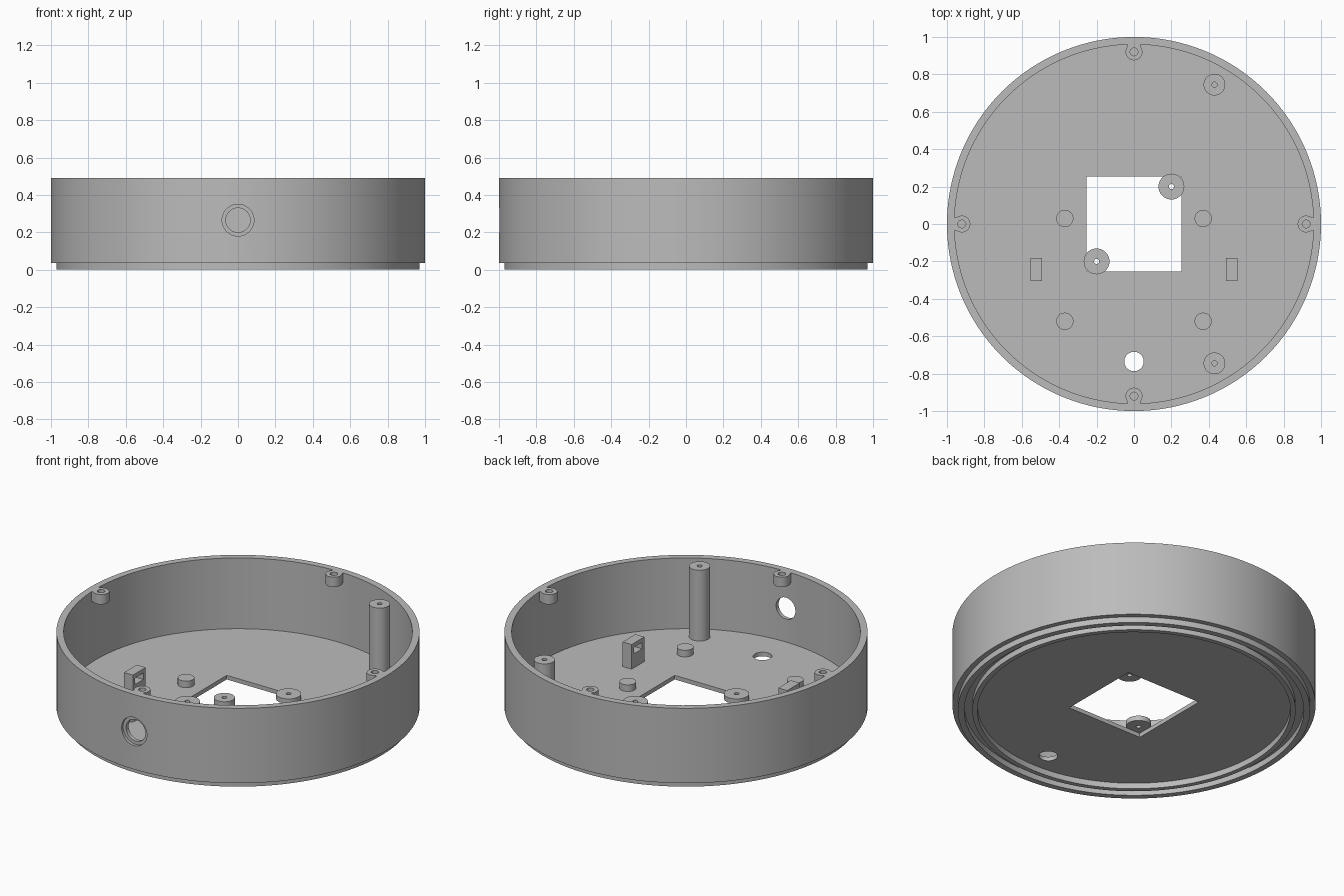
import bpy, bmesh, math
from mathutils import Matrix, Vector

if "Cube" in bpy.data.objects:
    bpy.data.objects.remove(bpy.data.objects["Cube"], do_unlink=True)

grey = bpy.data.materials.new("plain grey")
grey.use_nodes = True
colour = (0.5, 0.5, 0.5, 1)
grey.diffuse_color = colour
grey.node_tree.nodes["Principled BSDF"].inputs["Base Color"].default_value = colour

RIM = 0.49      # height of the open rim
FLOOR = 0.06    # inside floor level
UNDER = 0.035   # underside of floor, outer step and groove depth


def finish(name, bm):
    bmesh.ops.recalc_face_normals(bm, faces=bm.faces)
    mesh = bpy.data.meshes.new(name)
    bm.to_mesh(mesh)
    bm.free()
    mesh.materials.append(grey)
    obj = bpy.data.objects.new(name, mesh)
    bpy.context.collection.objects.link(obj)
    return obj


def cylinder(name, x, y, z0, z1, r, segments=32):
    bm = bmesh.new()
    bmesh.ops.create_cone(bm, cap_ends=True, segments=segments, radius1=r, radius2=r,
                          depth=z1 - z0, matrix=Matrix.Translation((x, y, (z0 + z1) / 2)))
    return finish(name, bm)


def box(name, centre, size):
    bm = bmesh.new()
    bmesh.ops.create_cube(bm, size=1, matrix=Matrix.Translation(centre) @ Matrix.Diagonal((*size, 1)))
    return finish(name, bm)


def combine(target, other, operation):
    mod = target.modifiers.new("join", 'BOOLEAN')
    mod.operation = operation
    mod.solver = 'EXACT'
    mod.object = other
    select(target)
    bpy.ops.object.modifier_apply(modifier=mod.name)
    bpy.data.objects.remove(other, do_unlink=True)


def select(obj):
    bpy.ops.object.select_all(action='DESELECT')
    obj.select_set(True)
    bpy.context.view_layer.objects.active = obj


def hollow_post(name, x, y, z0, z1, r, hole):
    post = cylinder(name, x, y, z0, z1, r)
    combine(post, cylinder("drill", x, y, z0 - 0.1, z1 + 0.1, hole, 16), 'DIFFERENCE')
    return post


# Round tray: lathed section with stepped edge and sealing groove underneath
profile = [(0, FLOOR), (0.96, FLOOR), (0.96, RIM), (1, RIM), (1, UNDER), (0.97, UNDER),
           (0.97, 0), (0.935, 0), (0.935, UNDER), (0.89, UNDER), (0.89, 0), (0.862, 0),
           (0.862, UNDER), (0, UNDER)]
bm = bmesh.new()
points = [bm.verts.new((r, 0, z)) for r, z in profile]
edges = [bm.edges.new(pair) for pair in zip(points, points[1:])]
bmesh.ops.spin(bm, geom=points + edges, cent=(0, 0, 0), axis=(0, 0, 1),
               angle=2 * math.pi, steps=128)
bmesh.ops.remove_doubles(bm, verts=bm.verts, dist=0.0001)
tray = finish("tray", bm)

# Lid screw bosses joined to the rim by short necks
for k in range(4):
    c, s = round(math.cos(k * math.pi / 2)), round(math.sin(k * math.pi / 2))
    low = RIM - 0.06
    boss = cylinder("boss", 0.92 * c, 0.92 * s, low, RIM, 0.045)
    neck = box("neck", (0.95 * c, 0.95 * s, (low + RIM) / 2),
               (0.05 if c else 0.07, 0.05 if s else 0.07, RIM - low))
    combine(boss, neck, 'UNION')
    combine(tray, boss, 'UNION')
    combine(tray, cylinder("drill", 0.92 * c, 0.92 * s, low - 0.05, RIM + 0.05, 0.021, 20),
            'DIFFERENCE')

# Square window and round hole in the floor
combine(tray, box("window_cutter", (0, 0, 0.05), (0.506, 0.506, 0.2)), 'DIFFERENCE')
combine(tray, cylinder("hole_cutter", 0, -0.735, -0.1, 0.2, 0.052), 'DIFFERENCE')

# Cable hole through the front wall with a counterbore outside
for r, y0, y1 in ((0.085, -1.1, -0.982), (0.065, -1.1, -0.9)):
    cutter = cylinder("wall_cutter", 0, 0, y0, y1, r, 48)
    cutter.data.transform(Matrix.Translation((0, 0, 0.265)) @ Matrix.Rotation(-math.pi / 2, 4, 'X'))
    combine(tray, cutter, 'DIFFERENCE')

parts = [tray]

# Tall posts near the wall and low posts over the window corners
for side, label in ((1, "back"), (-1, "front")):
    parts.append(hollow_post(f"tall_post_{label}", 0.43, 0.745 * side, FLOOR - 0.01, RIM, 0.058, 0.014))
    parts.append(hollow_post(f"window_post_{label}", 0.2 * side, 0.2 * side, FLOOR, 0.09, 0.069, 0.014))

# Locating pegs and slotted cable clips, mirrored left and right
for side, label in ((1, "left"), (-1, "right")):
    for y, end in ((0.03, "back"), (-0.52, "front")):
        parts.append(cylinder(f"peg_{end}_{label}", 0.37 * side, y, FLOOR - 0.01, 0.1, 0.046))
    clip = box(f"clip_{label}", (0.523 * side, -0.243, 0.13), (0.06, 0.122, 0.16))
    combine(clip, box("slot", (0.523 * side, -0.243, 0.165), (0.2, 0.08, 0.04)), 'DIFFERENCE')
    parts.append(clip)

for part in parts:
    select(part)
    bpy.ops.object.shade_smooth_by_angle(angle=math.radians(30))
